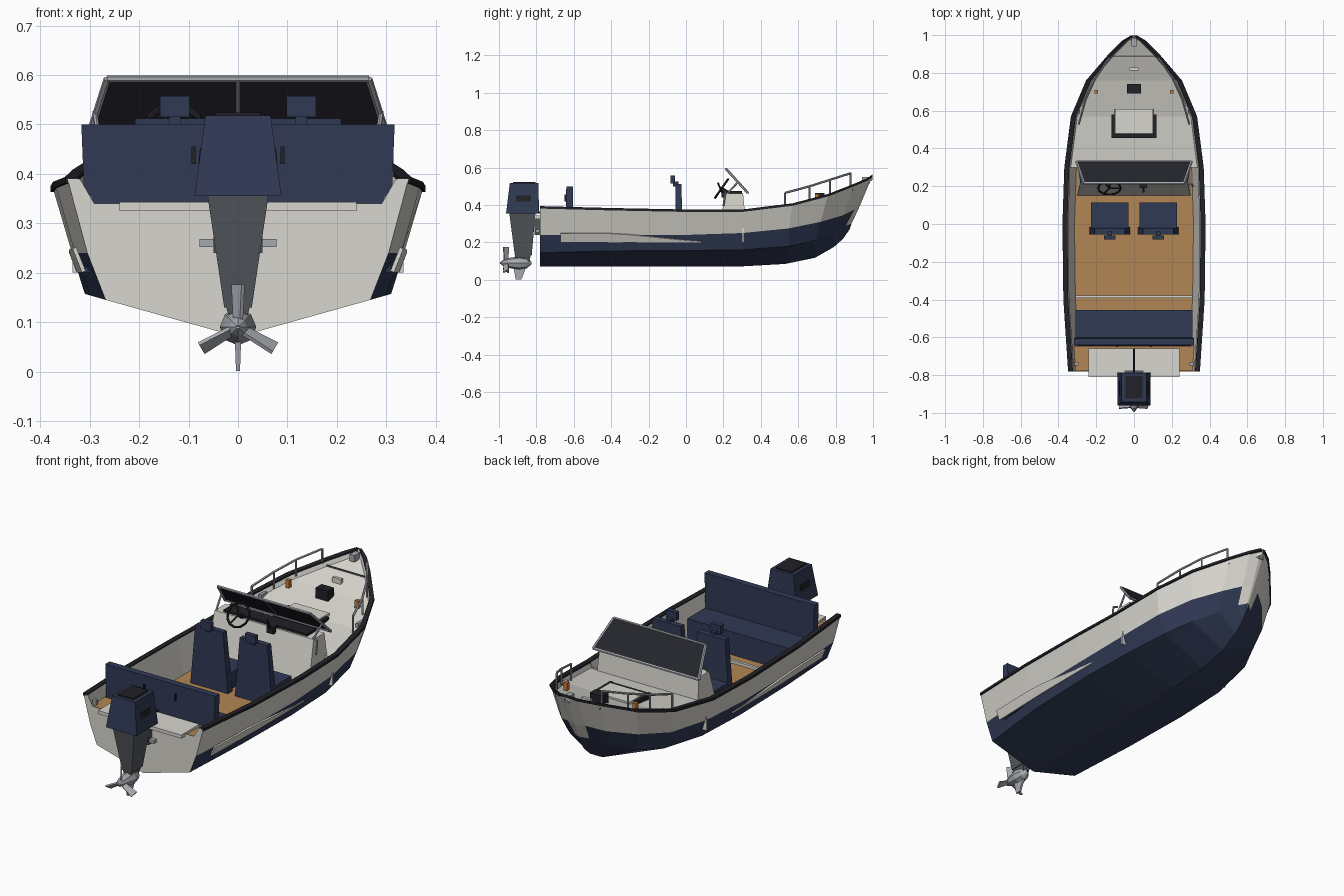
import bpy
import bmesh
from math import pi, sin, cos, radians
from mathutils import Vector, Matrix

default_cube = bpy.data.objects.get("Cube")
if default_cube:
    bpy.data.objects.remove(default_cube, do_unlink=True)


def material(name, red, green, blue):
    mat = bpy.data.materials.new(name)
    mat.use_nodes = True
    colour = (red, green, blue, 1)
    mat.diffuse_color = colour
    mat.node_tree.nodes["Principled BSDF"].inputs["Base Color"].default_value = colour
    return mat


white = material("off white", .69, .67, .62)
navy = material("navy blue", .03, .042, .09)
teak = material("teak deck", .44, .24, .09)
black = material("black", .015, .015, .02)
glass = material("dark glass", .018, .018, .026)
grey = material("motor grey", .085, .095, .105)
silver = material("metal", .38, .40, .43)
amber = material("amber lamp", .6, .2, .04)


def finish(name, bm, *mats):
    bmesh.ops.recalc_face_normals(bm, faces=bm.faces)
    mesh = bpy.data.meshes.new(name)
    bm.to_mesh(mesh)
    bm.free()
    for mat in mats:
        mesh.materials.append(mat)
    obj = bpy.data.objects.new(name, mesh)
    bpy.context.scene.collection.objects.link(obj)
    return obj


def frustum(name, mat, low, z_low, high, z_high):
    """Solid between two level rectangles (x0, x1, y0, y1)."""
    bm = bmesh.new()
    rings = []
    for (x0, x1, y0, y1), z in ((low, z_low), (high, z_high)):
        corners = ((x0, y0), (x1, y0), (x1, y1), (x0, y1))
        rings.append([bm.verts.new((x, y, z)) for x, y in corners])
    for ring in rings:
        bm.faces.new(ring)
    for i in range(4):
        j = (i + 1) % 4
        bm.faces.new((rings[0][i], rings[0][j], rings[1][j], rings[1][i]))
    return finish(name, bm, mat)


def box(name, mat, x0, x1, y0, y1, z0, z1):
    rect = (x0, x1, y0, y1)
    return frustum(name, mat, rect, z0, rect, z1)


def tube(name, mat, points, radius, sides=6):
    """Straight rods joining the points."""
    bm = bmesh.new()
    for a, b in zip(points, points[1:]):
        a, b = Vector(a), Vector(b)
        turn = (b - a).to_track_quat('Z', 'Y').to_matrix().to_4x4()
        bmesh.ops.create_cone(bm, cap_ends=True, segments=sides, radius1=radius, radius2=radius,
                              depth=(b - a).length, matrix=Matrix.Translation((a + b) / 2) @ turn)
    return finish(name, bm, mat)


def loft(name, mats, rows, rule=lambda row, col: 0, closed=False):
    """Quads between neighbouring rows of points."""
    bm = bmesh.new()
    grid = [[bm.verts.new(p) for p in row] for row in rows]
    pairs = list(zip(grid, grid[1:]))
    if closed:
        pairs.append((grid[-1], grid[0]))
    for r, (low, high) in enumerate(pairs):
        for c in range(len(low) - 1):
            face = bm.faces.new((low[c], low[c + 1], high[c + 1], high[c]))
            face.material_index = rule(r, c)
    if closed:
        for end in (0, -1):
            bm.faces.new([row[end] for row in grid])
    return finish(name, bm, *mats)


def flip(points):
    return [(-x, y, z) for x, y, z in points]


# Hull lines from stern to stem
keel = [(0, -.78, .07), (0, -.4, .07), (0, 0, .07), (0, .3, .072), (0, .53, .085),
        (0, .69, .118), (0, .79, .175), (0, .84, .22), (0, .875, .27)]
chine = [(.268, -.78, .145), (.3, -.4, .155), (.31, 0, .157), (.3, .3, .16), (.26, .55, .18),
         (.2, .69, .21), (.115, .79, .25), (.04, .855, .29), (.004, .885, .3)]
band = [(.305, -.78, .24), (.33, -.4, .24), (.336, 0, .24), (.328, .3, .25), (.3, .55, .275),
        (.23, .72, .31), (.13, .84, .345), (.05, .9, .375), (.005, .925, .385)]
gunwale = [(.345, -.78, .39), (.37, -.4, .38), (.375, 0, .372), (.365, .3, .372), (.33, .57, .405),
           (.25, .76, .455), (.13, .9, .51), (.06, .97, .54), (.012, .998, .56)]

rows = [flip(gunwale), flip(band), flip(chine), keel, chine, band, gunwale]
loft("hull", (white, navy), rows,
     lambda r, c: 0 if r in (0, 5) or (r in (1, 4) and c == len(keel) - 2) else 1)
loft("stem_cap", (white,), [[chine[-1], band[-1], gunwale[-1]],
                            flip([chine[-1], band[-1], gunwale[-1]])])

# Transom
half = [chine[0], band[0], (.332, -.78, .34)]
bm = bmesh.new()
bm.faces.new([bm.verts.new(p) for p in [keel[0]] + half + flip(half)[::-1]])
finish("transom", bm, white)


def inset(points, dx, dz):
    return [(max(x - dx, .001), y, z + dz) for x, y, z in points]


# Cockpit lining, floor and foredeck
cockpit = gunwale[:4]
sole = [(x - .06, y, .2) for x, y, z in cockpit]
rail_edge = inset(cockpit, .025, 0)
loft("cockpit_floor", (teak,), [flip(sole), sole])
deck = inset(gunwale[3:], .03, -.025)
loft("foredeck", (white,), [flip(deck), deck])
for side, mirror in (("left", list), ("right", flip)):
    loft(side + "_lining", (white,), [mirror(rail_edge), mirror(sole)])
    loft(side + "_deck_edge", (white,), [mirror(inset(gunwale[3:], .02, 0)), mirror(deck)])
    loft(side + "_bulwark_end", (white,), [mirror([gunwale[0], rail_edge[0]]),
                                           mirror([half[2], (.285, -.78, .33)])])
    cap = [inset(gunwale, dx, dz) for dx, dz in
           ((-.004, -.009), (-.004, .004), (.022, .004), (.022, -.009))]
    loft(side + "_rub_rail", (black,), [mirror(row) for row in cap], closed=True)

    # Side flash: a thin wedge lying on the topsides
    low, high = [], []
    for y, top in ((-.67, .25), (-.4, .248), (-.3, .242), (0, .212), (.08, .206)):
        wide = .318 + .014 * min(1, (y + .78) / .5)
        low.append((wide - .009, y, .202))
        high.append((wide + .01 + (top - .25) * .4, y, top))
    flash = loft(side + "_side_flash", (white,), [mirror(low), mirror(high)])
    thick = flash.modifiers.new("thickness", 'SOLIDIFY')
    thick.thickness = .008
    thick.offset = 0

    # Bow rail with posts
    rail = [(.292, .53, .465), (.255, .66, .5), (.205, .77, .535), (.13, .88, .57)]
    tube(side + "_bow_rail", silver, mirror(rail), .006)
    for x, y, z in rail:
        tube(side + "_rail_post", silver, mirror([(x, y, z), (x, y, z - .085)]), .005)
    s = 1 if side == "left" else -1
    box(side + "_lamp", amber, s * .2 - .01, s * .2 + .01, .69, .71, .42, .46)
    box(side + "_bow_cleat", silver, s * .28 - .008, s * .28 + .008, .58, .63, .38, .405)
    box(side + "_stern_cleat", silver, s * .305 - .01, s * .305 + .01, -.75, -.73, .33, .355)

box("bulkhead", white, -.335, .335, .3, .31, .2, .35)
box("stern_deck", teak, -.325, .325, -.778, -.645, .32, .33)
box("stern_platform", white, -.24, .24, -.81, -.66, .325, .343)
box("floor_strip", white, -.31, .31, -.392, -.378, .2, .215)
box("deck_step", grey, -.13, .13, .888, .892, .478, .488)

# Foredeck fittings
frustum("deck_hatch", white, (-.11, .11, .46, .61), .35, (-.1, .1, .48, .61), .4)
box("hatch_frame_aft", black, -.118, .118, .455, .475, .36, .392)
for x in (-.11, .11):
    box("hatch_frame_side", black, x - .008, x + .008, .455, .58, .36, .395)
box("windlass", black, -.036, .036, .69, .74, .4, .465)
box("deck_cleat", white, -.025, .025, .812, .828, .44, .478)
box("bow_roller", silver, -.014, .014, .94, .985, .515, .55)

# Console and windscreen
frustum("console", white, (-.3, .3, .15, .33), .2, (-.285, .285, .215, .305), .462)
box("dashboard", black, -.24, .24, .225, .3, .458, .474)
lower = [(-.305, .33, .466), (.305, .33, .466)]
upper = [(-.265, .215, .592), (.265, .215, .592)]
pane = loft("windscreen_glass", (glass,), [lower, upper])
pane.modifiers.new("thickness", 'SOLIDIFY').thickness = .004
tube("windscreen_frame", silver, lower + upper[::-1] + lower[:1], .007)
tube("windscreen_divider", silver, [(0, .33, .466), (0, .215, .592)], .004)
for s in (-1, 1):
    tube("windscreen_stay", silver, [(s * .28, .22, .46), (s * .29, .28, .525)], .005)
tube("grab_handle", silver, [(.285, .21, .475), (.31, .21, .465), (.31, .2, .395)], .005)
tube("throttle_lever", black, [(.05, .2, .45), (.05, .17, .52)], .005)
box("throttle_base", black, .03, .07, .19, .23, .44, .475)

# Steering wheel
hub = Vector((-.13, .19, .488))
tilt = Matrix.Rotation(radians(55), 3, 'X')
rim = [hub + tilt @ Vector((cos(a) * .06, sin(a) * .06, 0))
       for a in [i * pi / 6 for i in range(13)]]
tube("steering_wheel_rim", black, rim, .006)
for i in (0, 4, 8):
    tube("steering_wheel_spoke", black, [hub, rim[i]], .005)
tube("steering_column", black, [hub, (-.13, .24, .455)], .01)

# Helm seats
for s in (-1, 1):
    x = s * .128
    frustum("seat_base", navy, (x - .09, x + .09, -.04, .1), .2, (x - .1, x + .1, -.04, .11), .25)
    box("seat_cushion", navy, x - .1, x + .1, -.04, .115, .25, .295)
    frustum("seat_back", navy, (x - .108, x + .108, -.055, -.015), .2,
            (x - .08, x + .08, -.055, -.025), .512)
    box("headrest", navy, x - .03, x + .03, -.083, -.06, .515, .558)
    box("headrest_bracket", navy, x - .012, x + .012, -.07, -.04, .5, .525)

# Stern bench
box("bench_seat", navy, -.31, .31, -.61, -.455, .2, .32)
frustum("bench_back", navy, (-.305, .305, -.645, -.6), .2, (-.317, .317, -.64, -.605), .5)
for x in (-.09, .09):
    box("bench_handle", black, x - .004, x + .004, -.65, -.635, .42, .455)

# Outboard motor
frustum("motor_cowl", navy, (-.088, .088, -.962, -.785), .355, (-.066, .066, -.942, -.79), .518)
box("cowl_top", black, -.046, .046, -.925, -.805, .515, .524)
for s in (-1, 1):
    frustum("cowl_vent", black, (s * .076 - .004, s * .076 + .004, -.91, -.83), .42,
            (s * .073 - .004, s * .073 + .004, -.91, -.83), .452)
frustum("motor_leg", grey, (-.028, .028, -.915, -.825), .13, (-.062, .062, -.945, -.805), .358)
box("motor_bracket", grey, -.05, .05, -.81, -.775, .24, .345)
box("bracket_plate", silver, -.078, .078, -.805, -.782, .252, .268)
tube("steering_arm", black, [(0, -.66, .35), (0, -.79, .36)], .005)

# Gearcase, fin and propeller
frustum("lower_leg", grey, (-.014, .014, -.91, -.84), .09, (-.024, .024, -.915, -.83), .132)
frustum("fin", silver, (-.004, .004, -.91, -.88), .001, (-.007, .007, -.925, -.85), .08)
bm = bmesh.new()
profile = ((-.995, .003), (-.975, .018), (-.94, .028), (-.89, .037), (-.85, .028), (-.825, .006))
for (ya, ra), (yb, rb) in zip(profile, profile[1:]):
    bmesh.ops.create_cone(bm, cap_ends=False, segments=8, radius1=ra, radius2=rb, depth=yb - ya,
                          matrix=Matrix.Translation((0, (ya + yb) / 2, .09))
                          @ Matrix.Rotation(-pi / 2, 4, 'X'))
bmesh.ops.remove_doubles(bm, verts=bm.verts, dist=.0005)
finish("gearcase", bm, silver)
for i in range(3):
    blade = frustum("propeller_blade", silver, (-.004, .004, -.012, .012), .015,
                    (-.004, .004, -.018, .018), .086)
    blade.matrix_world = (Matrix.Translation((0, -.962, .09))
                          @ Matrix.Rotation(i * pi * 2 / 3, 4, 'Y')
                          @ Matrix.Rotation(radians(35), 4, 'Z'))
